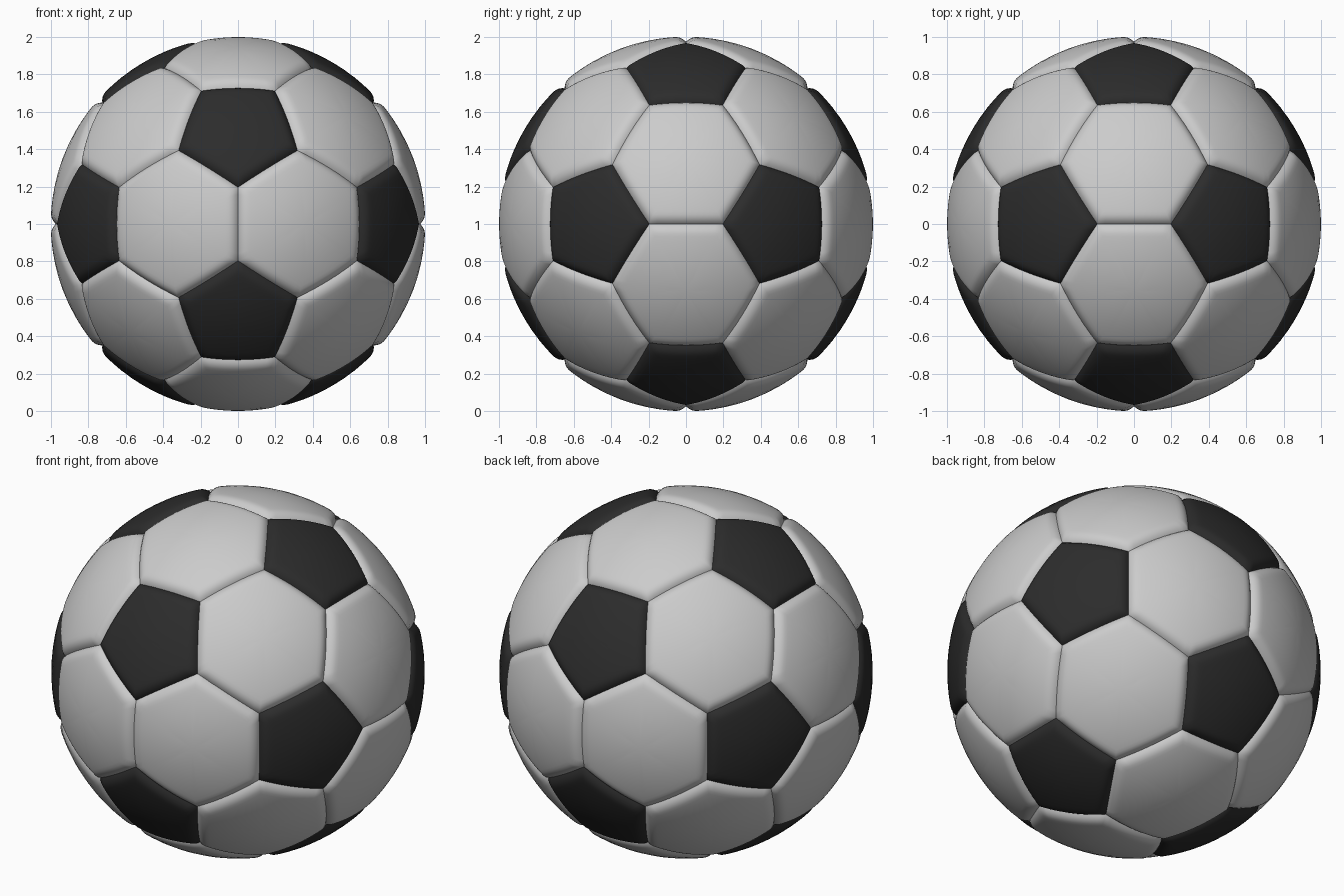
import bpy, bmesh, math
from mathutils import Vector
from itertools import combinations

if "Cube" in bpy.data.objects:
    bpy.data.objects.remove(bpy.data.objects["Cube"])

PHI = (1 + 5 ** 0.5) / 2
RADIUS, DEPTH, WIDTH = 1.001, 0.028, 0.065   # ball radius, seam depth, rounded rim width
RINGS = [.2, .4, .58, .72, .8, .85, .89, .925, .95, .97, .985, .995, 1]
STEPS = 10                                   # divisions along each panel side

# Icosahedron that sets the panel layout
ico = []
for a in (-1, 1):
    for b in (-PHI, PHI):
        ico += [Vector((0, b, a)), Vector((a, 0, b)), Vector((b, a, 0))]


def near(p, q):
    return abs((p - q).length - 2) < 0.01


def sort_ring(points):
    """Order corners counter-clockwise seen from outside."""
    c = sum(points, Vector()) / len(points)
    n = c.normalized()
    x = (points[0] - c).normalized()
    y = n.cross(x)
    return sorted(points, key=lambda p: math.atan2((p - c).dot(y), (p - c).dot(x)))


def add_panel(bm, corners):
    """One padded panel: spherical patch that rolls down into the seams."""
    corners = sort_ring(corners)
    count = len(corners)
    c = sum(corners, Vector()) / count
    sides = [corners[i].cross(corners[(i + 1) % count]).normalized() for i in range(count)]

    def puff(p):
        d = p.normalized()
        t = max(0, min(math.asin(d.dot(s)) for s in sides))
        drop = DEPTH * max(0, 1 - t / WIDTH) ** 2.6
        return bm.verts.new(d * (RADIUS - drop) + Vector((0, 0, 1)))

    centre = puff(c)
    prev = None
    for u in RINGS:
        ring = []
        for i in range(count):
            for k in range(STEPS):
                rim = corners[i].lerp(corners[(i + 1) % count], k / STEPS)
                ring.append(puff(c.lerp(rim, u)))
        total = len(ring)
        for i in range(total):
            j = (i + 1) % total
            if prev is None:
                bm.faces.new((centre, ring[i], ring[j]))
            else:
                bm.faces.new((prev[i], ring[i], ring[j], prev[j]))
        prev = ring


def build(name, panels):
    bm = bmesh.new()
    for corners in panels:
        add_panel(bm, corners)
    for f in bm.faces:
        f.smooth = True
    mesh = bpy.data.meshes.new(name)
    bm.to_mesh(mesh)
    bm.free()
    obj = bpy.data.objects.new(name, mesh)
    bpy.context.collection.objects.link(obj)
    return obj


# Black pentagons sit on the icosahedron's points, pale hexagons on its faces
pentagons = [[(2 * v + n) / 3 for n in ico if near(v, n)] for v in ico]
hexagons = [[(2 * p + q) / 3 for p in tri for q in tri if p is not q]
            for tri in combinations(ico, 3)
            if all(near(p, q) for p, q in combinations(tri, 2))]

build("hexagon_panels", hexagons)
black = bpy.data.materials.new("black_leather")
black.diffuse_color = (0.025, 0.025, 0.025, 1)
black.use_nodes = True
black.node_tree.nodes["Principled BSDF"].inputs["Base Color"].default_value = black.diffuse_color
build("pentagon_panels", pentagons).data.materials.append(black)
